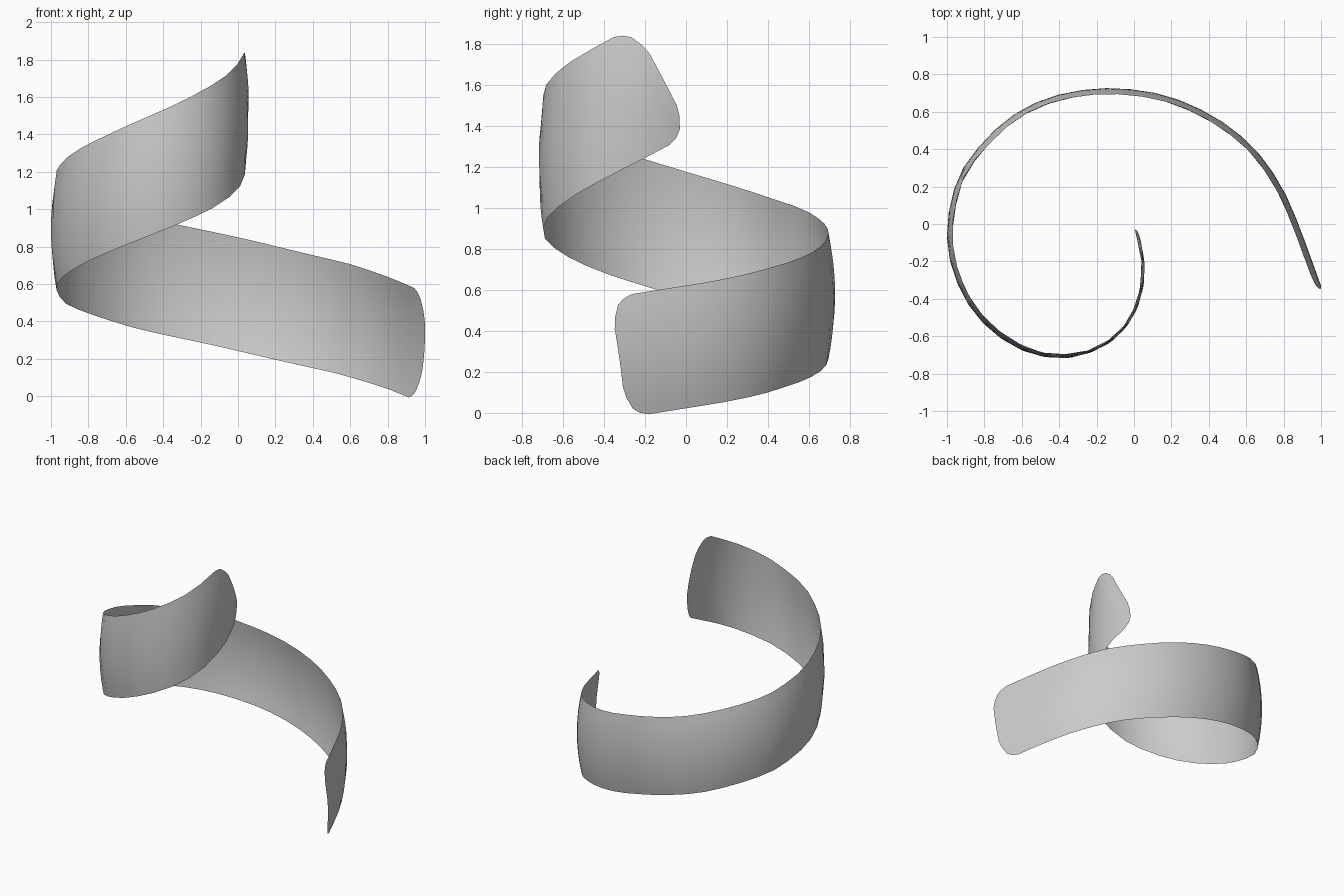
import bpy
from mathutils import Vector
from mathutils.geometry import interpolate_bezier

cube = bpy.data.objects.get("Cube")
if cube:
    bpy.data.objects.remove(cube, do_unlink=True)

# Centre line of the spiralling ribbon, from the upper end to the lower end
PATH = [Vector(p) for p in (
    (.04, -.11, 1.625), (.058, -.25, 1.55), (.035, -.4, 1.475),
    (-.02, -.52, 1.41), (-.11, -.62, 1.345), (-.235, -.688, 1.278),
    (-.4, -.718, 1.208), (-.6, -.675, 1.128), (-.797, -.54, 1.045),
    (-.935, -.34, .968), (-1, -.08, .89), (-.955, .21, .807),
    (-.86, .375, .76), (-.69, .55, .705), (-.5, .66, .652),
    (-.28, .716, .605), (-.06, .724, .56), (.18, .684, .505),
    (.4, .59, .455), (.58, .465, .415), (.7, .337, .38),
    (.81, .16, .345), (.89, -.03, .315), (.998, -.325, .268))]
HALF_WIDTH = .296
BULGE = .033
ROWS = 36
COLUMNS = 12
# Distance from a tip and the share of the full width there
TIP = ((0, .48), (.012, .66), (.04, .86), (.075, .95), (.12, 1))


def smooth_path(points):
    """Dense polyline through unevenly spaced points."""
    last = len(points) - 1
    slopes = [(points[min(i + 1, last)] - points[max(i - 1, 0)]).normalized()
              for i in range(last + 1)]
    line = [points[0]]
    for i in range(last):
        a, b = points[i], points[i + 1]
        reach = (b - a).length / 3
        line += interpolate_bezier(a, a + slopes[i] * reach,
                                   b - slopes[i + 1] * reach, b, 16)[1:]
    return line


line = smooth_path(PATH)
lengths = [0]
for a, b in zip(line, line[1:]):
    lengths.append(lengths[-1] + (b - a).length)
total = lengths[-1]


def point_at(s):
    """Position and smoothed direction at a distance along the path."""
    i = 0
    while i < len(line) - 2 and lengths[i + 1] < s:
        i += 1
    t = (s - lengths[i]) / (lengths[i + 1] - lengths[i])
    a, b = max(i - 10, 0), min(i + 11, len(line) - 1)
    return line[i].lerp(line[i + 1], t), (line[b] - line[a]).normalized()


# Rows along the ribbon, narrowed at both rounded tips
edge = TIP[-1][0]
rows = list(TIP)
rows += [(edge + (total - 2 * edge) * k / ROWS, 1) for k in range(1, ROWS)]
rows += [(total - d, share) for d, share in reversed(TIP)]

# Cross-section: a shallow arc bulging outward, square to the path
verts, faces = [], []
for s, share in rows:
    centre, along = point_at(s)
    out = Vector((-along.y, along.x, 0)).normalized()
    across = out.cross(along).normalized()
    for j in range(COLUMNS + 1):
        u = share * (2 * j / COLUMNS - 1)
        verts.append(centre + across * (u * HALF_WIDTH) - out * (BULGE * u * u))

n = COLUMNS + 1
for i in range(len(rows) - 1):
    for j in range(COLUMNS):
        k = i * n + j
        faces.append((k, k + n, k + n + 1, k + 1))

mesh = bpy.data.meshes.new("spiral_ribbon")
mesh.from_pydata(verts, [], faces)
mesh.update()
if mesh.polygons[0].normal.x < 0:
    mesh.flip_normals()
mesh.shade_smooth()

# Plain grey finish
grey = (.6, .6, .6, 1)
material = bpy.data.materials.new("light_grey")
material.use_nodes = True
material.diffuse_color = grey
material.node_tree.nodes["Principled BSDF"].inputs["Base Color"].default_value = grey
mesh.materials.append(material)

ribbon = bpy.data.objects.new("spiral_ribbon", mesh)
bpy.context.collection.objects.link(ribbon)
